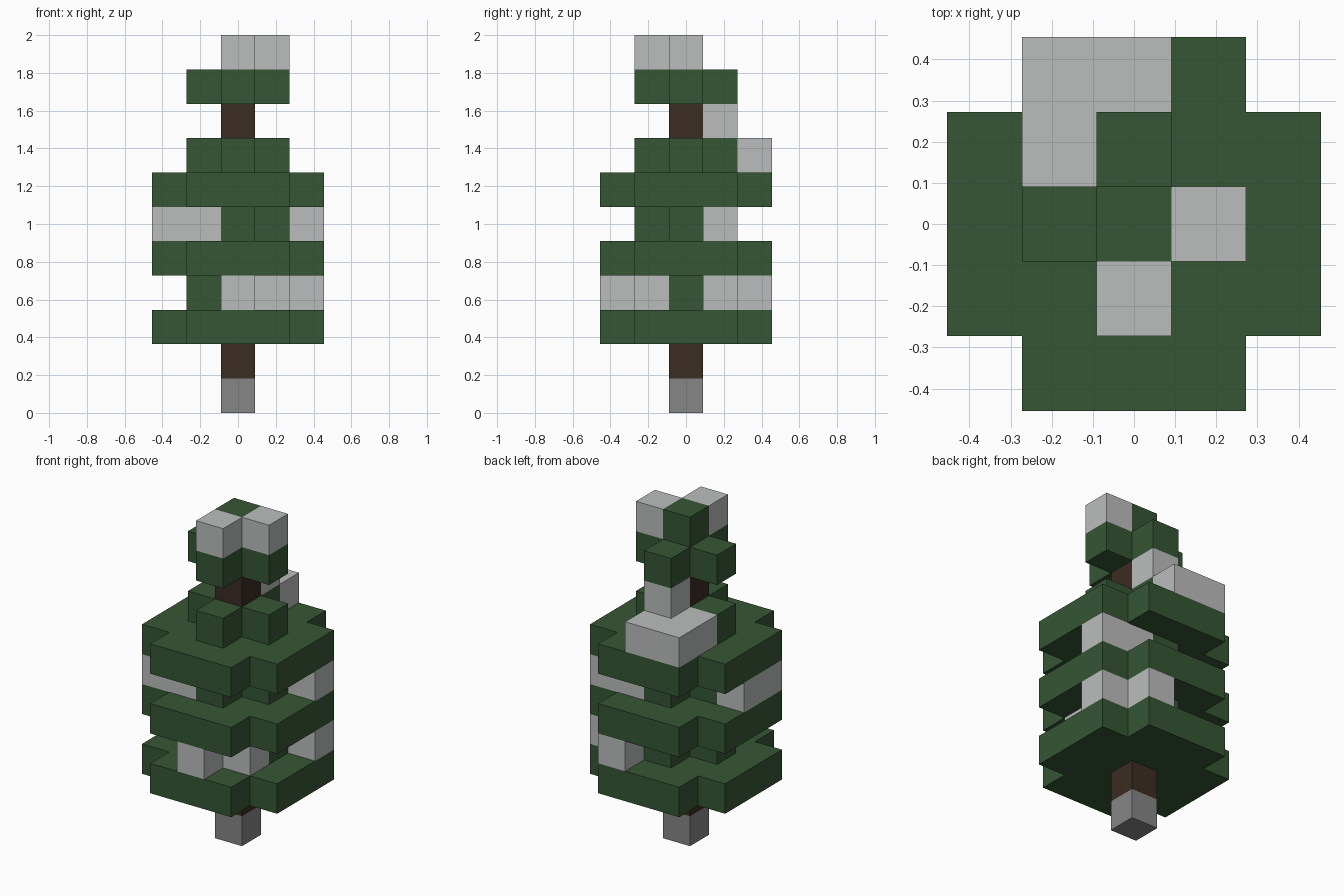
import bpy
import bmesh
from mathutils import Vector

cube = bpy.data.objects.get("Cube")
if cube:
    bpy.data.objects.remove(cube, do_unlink=True)

UNIT = 2 / 11  # edge of one block; the tree is eleven blocks tall


def make_material(name, rgb):
    mat = bpy.data.materials.new(name)
    mat.use_nodes = True
    mat.diffuse_color = (*rgb, 1)
    mat.node_tree.nodes["Principled BSDF"].inputs["Base Color"].default_value = (*rgb, 1)
    return mat


stone = make_material("stone_grey", (0.24, 0.24, 0.24))
bark = make_material("bark_brown", (0.045, 0.025, 0.017))
needles = make_material("needle_green", (0.036, 0.093, 0.034))
snow = make_material("snow_white", (0.50, 0.515, 0.508))

parts = {}     # part name -> (material, blocks)
filled = set() # every occupied block


def add_part(name, mat, level, plan):
    blocks = {(x, y, level) for x, y in plan} - filled
    filled.update(blocks)
    parts.setdefault(name, (mat, set()))[1].update(blocks)


# Plans of one level
middle = [(0, 0)]
cross = [(0, 0), (1, 0), (-1, 0), (0, 1), (0, -1)]
span = range(-2, 3)
wide = [(x, y) for x in span for y in span if abs(x) + abs(y) < 4]

# Foot and trunk
add_part("stone_foot", stone, 0, middle)
for level in range(1, 9):
    add_part("trunk", bark, level, middle)

# Wide tiers of branches with narrow cores between them
for name, level in (("lower", 2), ("middle", 4), ("upper", 6)):
    add_part(name + "_branches", needles, level, wide)
for name, level in (("lower", 3), ("middle", 5), ("upper", 7)):
    add_part(name + "_core", needles, level, cross)

# Crown and tip
add_part("crown", needles, 9, cross)
add_part("tip", needles, 10, middle)

# Snow lying among the branches
add_part("lower_snow", snow, 3, [(0, -2), (1, -1), (2, 1), (1, 1), (1, 2)])
add_part("middle_snow", snow, 5, [(-2, -1), (-2, 0), (-1, -1), (1, 1), (2, 1)])
add_part("upper_snow", snow, 7, [(-1, 1), (-1, 2), (0, 2)])
add_part("neck_snow", snow, 8, [(0, 1)])
add_part("tip_snow", snow, 10, [(1, 0), (0, -1)])


def build(name, mat, blocks):
    """Join blocks into one mesh, keeping only faces that touch open air."""
    bm = bmesh.new()
    for block in sorted(blocks):
        centre = Vector(block) + Vector((0, 0, 0.5))
        made = bmesh.ops.create_cube(bm, size=1)["verts"]
        faces = {f for v in made for f in v.link_faces}
        buried = []
        for f in faces:
            f.normal_update()
            step = tuple(round(b + n) for b, n in zip(block, f.normal))
            if step in filled:
                buried.append(f)
        bmesh.ops.translate(bm, verts=made, vec=centre)
        bmesh.ops.delete(bm, geom=buried, context="FACES")
    bmesh.ops.remove_doubles(bm, verts=bm.verts[:], dist=0.001)
    bmesh.ops.scale(bm, verts=bm.verts[:], vec=(UNIT, UNIT, UNIT))
    if bm.faces:
        mesh = bpy.data.meshes.new(name)
        bm.to_mesh(mesh)
        mesh.materials.append(mat)
        bpy.context.collection.objects.link(bpy.data.objects.new(name, mesh))
    bm.free()


for name, (mat, blocks) in parts.items():
    build(name, mat, blocks)
